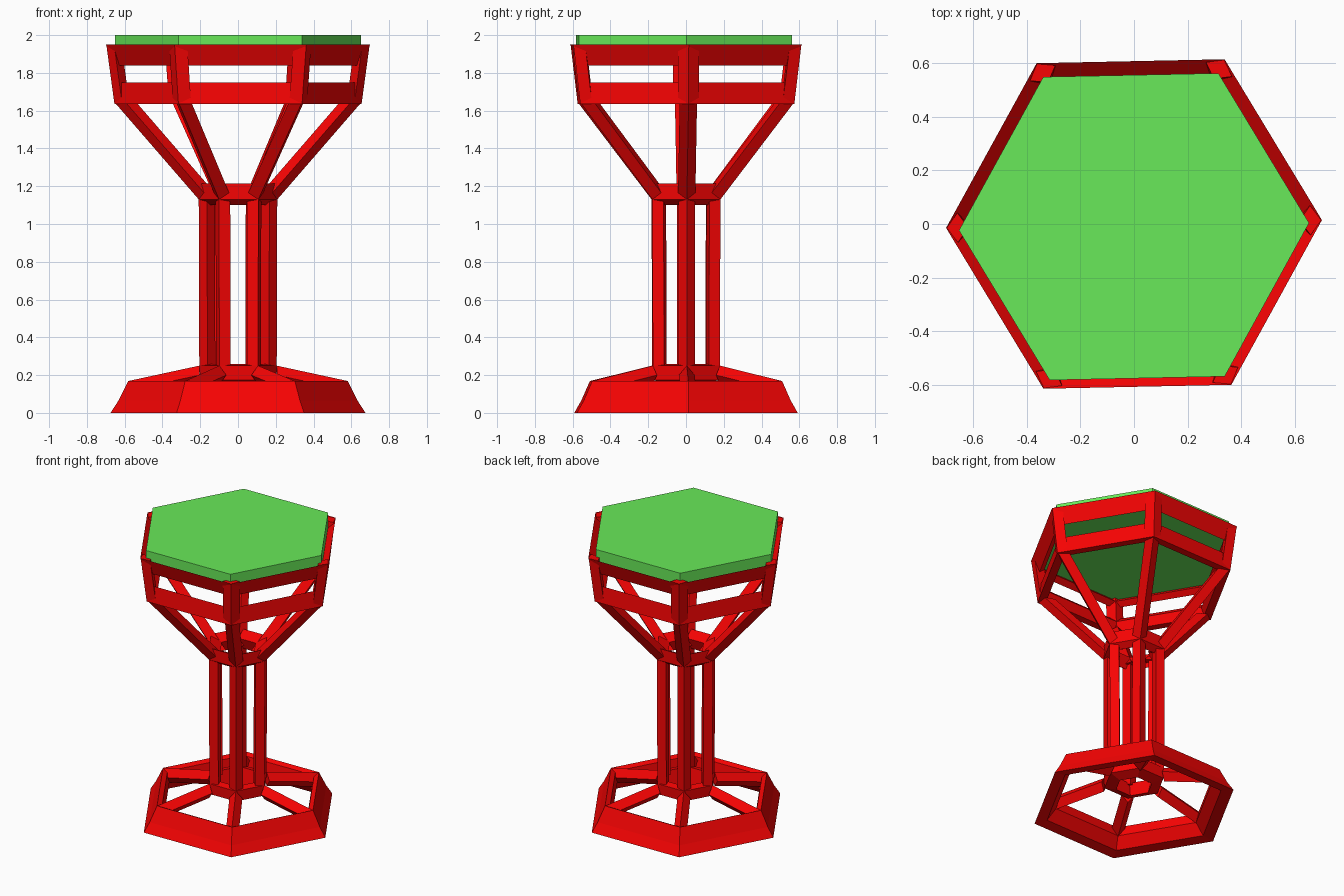
import bpy, bmesh, math
from mathutils import Vector

if "Cube" in bpy.data.objects:
    bpy.data.objects.remove(bpy.data.objects["Cube"])

SIDES = 6
TURN = math.radians(1.2)


def material(name, rgb):
    m = bpy.data.materials.new(name)
    m.diffuse_color = (*rgb, 1)
    m.use_nodes = True
    m.node_tree.nodes["Principled BSDF"].inputs["Base Color"].default_value = m.diffuse_color
    return m


RED = material("red", (0.93, 0.001, 0.001))
GREEN = material("green", (0.14, 0.82, 0.10))


def finish(name, bm, mat):
    bmesh.ops.recalc_face_normals(bm, faces=bm.faces)
    me = bpy.data.meshes.new(name)
    bm.to_mesh(me)
    bm.free()
    me.materials.append(mat)
    ob = bpy.data.objects.new(name, me)
    bpy.context.collection.objects.link(ob)
    return ob


def at(k, r, z, t=0.0):
    """Point at radius r, height z, sideways offset t from hexagon corner k."""
    a = TURN + k * 2 * math.pi / SIDES
    return Vector((r * math.cos(a) - t * math.sin(a),
                   r * math.sin(a) + t * math.cos(a), z))


def hex_ring(name, profile):
    """Sweep a closed (radius, z) profile round the hexagon."""
    bm = bmesh.new()
    rows = [[bm.verts.new(at(k, r, z)) for r, z in profile] for k in range(SIDES)]
    n = len(profile)
    for k in range(SIDES):
        a, b = rows[k], rows[(k + 1) % SIDES]
        for i in range(n):
            j = (i + 1) % n
            bm.faces.new((a[i], b[i], b[j], a[j]))
    finish(name, bm, RED)


def corner_bars(name, p0, p1, inward, half=0.044):
    """Diamond-section bar at each corner; inward is the (r, z) depth."""
    bm = bmesh.new()
    for k in range(SIDES):
        ends = []
        for r, z in (p0, p1):
            ends.append([bm.verts.new(at(k, r + inward[0] * f, z + inward[1] * f, t))
                         for f, t in ((0, 0), (0.5, half), (1, 0), (0.5, -half))])
        a, b = ends
        for i in range(4):
            j = (i + 1) % 4
            bm.faces.new((a[i], a[j], b[j], b[i]))
        bm.faces.new(a)
        bm.faces.new(b)
    finish(name, bm, RED)


# Foot
hex_ring("base_ring", [(0.675, 0), (0.633, 0.065), (0.58, 0.17), (0.545, 0.155),
                       (0.53, 0.085), (0.59, 0.01)])
corner_bars("base_spokes", (0.205, 0.25), (0.575, 0.17), (0, -0.10), 0.042)
hex_ring("lower_collar", [(0.205, 0.25), (0.20, 0.175), (0.12, 0.15), (0.15, 0.26)])

# Stem
corner_bars("stem_posts", (0.205, 0.24), (0.208, 1.14), (-0.085, 0))
hex_ring("upper_collar", [(0.208, 1.13), (0.208, 1.215), (0.125, 1.18), (0.16, 1.10)])

# Flared cup
corner_bars("flared_struts", (0.208, 1.13), (0.65, 1.64), (-0.115, 0), 0.046)
hex_ring("cup_lower_rail", [(0.655, 1.635), (0.64, 1.75), (0.575, 1.70), (0.595, 1.635)])
corner_bars("cup_posts", (0.655, 1.64), (0.697, 1.948), (-0.08, 0), 0.055)
hex_ring("cup_upper_rail", [(0.70, 1.95), (0.65, 1.84), (0.61, 1.87)])

# Seat top, sunk into the sloping rim
bm = bmesh.new()
lower, upper = ([bm.verts.new(at(k, 0.652, z)) for k in range(SIDES)] for z in (1.895, 2.0))
bm.faces.new(lower)
bm.faces.new(upper)
for k in range(SIDES):
    j = (k + 1) % SIDES
    bm.faces.new((lower[k], lower[j], upper[j], upper[k]))
finish("hexagonal_top", bm, GREEN).location = (0, -0.01, 0)
